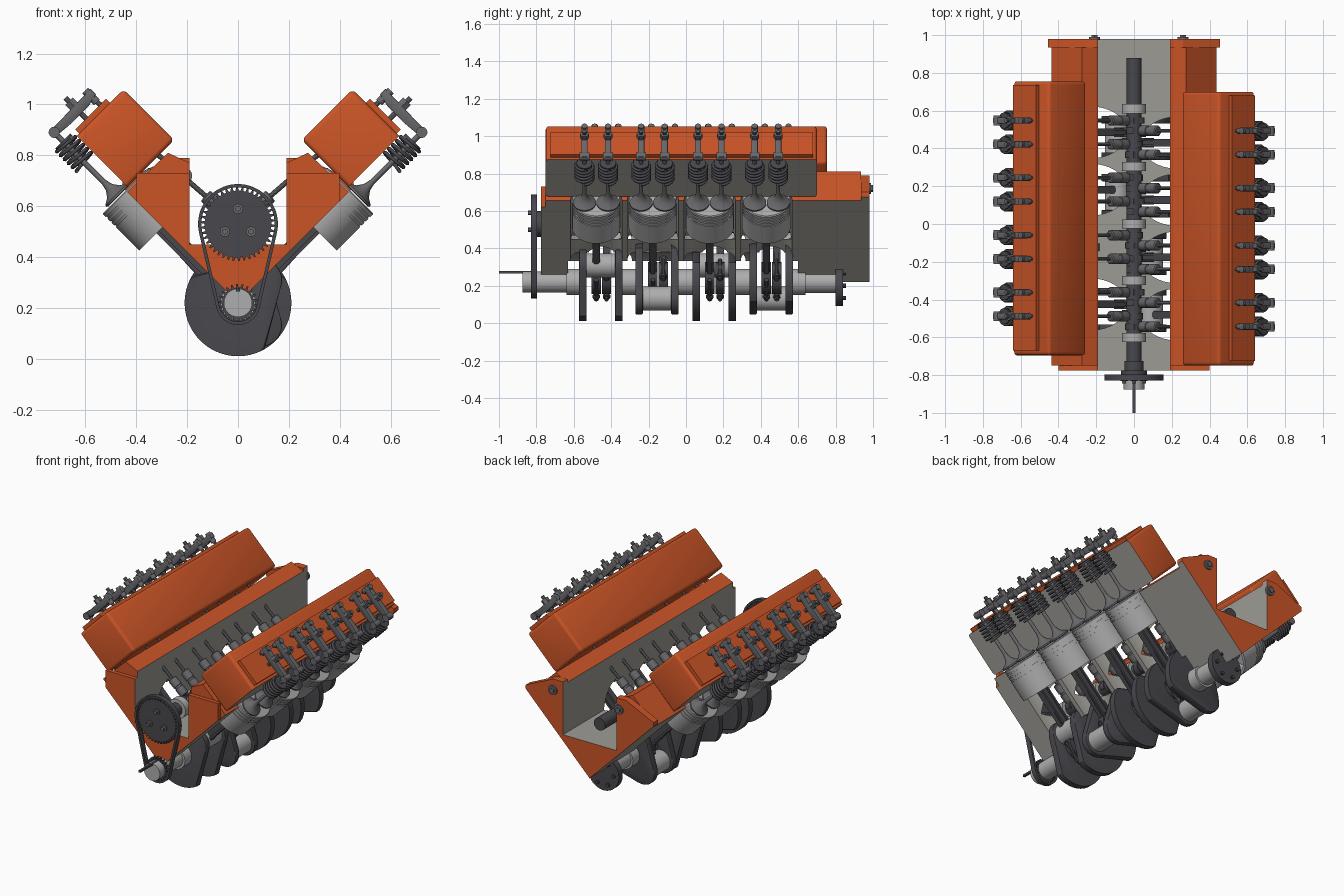
import bpy, bmesh
from math import sin, cos, pi, asin, radians
from mathutils import Matrix, Vector

if "Cube" in bpy.data.objects:
    bpy.data.objects.remove(bpy.data.objects["Cube"])

def mat(name, c):
    m = bpy.data.materials.new(name)
    m.diffuse_color = (*c, 1)
    m.use_nodes = True
    m.node_tree.nodes["Principled BSDF"].inputs["Base Color"].default_value = m.diffuse_color
    return m

ORANGE = mat("orange_paint", (0.6, 0.09, 0.02))
CAST = mat("cut_metal", (0.34, 0.33, 0.30))
DARK = mat("dark_steel", (0.065, 0.065, 0.075))
MID = mat("mid_steel", (0.14, 0.14, 0.15))
STEEL = mat("bright_steel", (0.42, 0.42, 0.42))
CZ = 0.22                                     # crank centre height
CAMZ = 0.53
BANK = Matrix.Translation((0, 0, CZ)) @ Matrix.Rotation(pi / 4, 4, 'Y')
CYL_Y = [-0.48, -0.177, 0.127, 0.43]          # right bank; the left is shifted
SHIFT = 0.055
VALVES = [c + s * 0.063 for c in CYL_Y for s in (-1, 1)]

def finish(name, bm, mats, angle=35):
    bmesh.ops.recalc_face_normals(bm, faces=bm.faces)
    me = bpy.data.meshes.new(name)
    bm.to_mesh(me)
    for m in mats:
        me.materials.append(m)
    me.shade_smooth()
    me.set_sharp_from_angle(angle=radians(angle))
    ob = bpy.data.objects.new(name, me)
    bpy.context.collection.objects.link(ob)
    return ob

def banks(name, bm, mats, angle=35):
    """Place a part drawn in bank space (x outward, z along the bore) on both banks."""
    bm.transform(BANK)
    right = finish("right_" + name, bm, mats, angle)
    bm.transform(Matrix.Translation((0, SHIFT, 0)) @ Matrix.Scale(-1, 4, (1, 0, 0)))
    return right, finish("left_" + name, bm, mats, angle)

def lathe(bm, prof, a, d, n=24):
    """Revolve (radius, distance) pairs about the line from a along d."""
    M = Matrix.Translation(a) @ Vector(d).to_track_quat('Z', 'Y').to_matrix().to_4x4()
    rings = [[bm.verts.new(M @ Vector((r * cos(2 * pi * (i + .5) / n), r * sin(2 * pi * (i + .5) / n), z)))
              for i in range(n)] for r, z in prof]
    for p, q in zip(rings, rings[1:]):
        for i in range(n):
            bm.faces.new((p[i], p[(i + 1) % n], q[(i + 1) % n], q[i]))
    bm.faces.new(rings[0])
    bm.faces.new(rings[-1])

def rod(bm, a, b, r, n=16):
    d = Vector(b) - Vector(a)
    lathe(bm, [(r, 0), (r, d.length)], a, d, n)

def prism(bm, pts, y0, y1, bevel=0):
    lo = [bm.verts.new((x, y0, z)) for x, z in pts]
    hi = [bm.verts.new((x, y1, z)) for x, z in pts]
    n = len(pts)
    caps = [bm.faces.new(lo), bm.faces.new(hi)]
    for i in range(n):
        bm.faces.new((lo[i], lo[(i + 1) % n], hi[(i + 1) % n], hi[i]))
    if bevel:
        bmesh.ops.bevel(bm, geom=list({e for f in caps for e in f.edges}), offset=bevel,
                        segments=2, affect='EDGES', profile=0.5)

def box(bm, x, y, z):
    prism(bm, [(x[0], z[0]), (x[1], z[0]), (x[1], z[1]), (x[0], z[1])], *y)

def arc(cx, cz, r, a0, a1, n):
    return [(cx + r * cos(a0 + (a1 - a0) * i / n), cz + r * sin(a0 + (a1 - a0) * i / n)) for i in range(n + 1)]

def paint(ob):
    """Orange on the outside, bare metal on the cutaway faces."""
    for f in ob.data.polygons:
        n, c = f.normal, f.center
        outer = (abs(n.y) > .9 and (c.y < -.74 or c.y > .9)) or (n.z > .6 and c.z > .5) \
            or (abs(n.x) > .9 and abs(c.x) > .3)
        f.material_index = 0 if outer else 1

# Engine block and its end plates, cut off along the bore planes
def section(name, half, y0, y1):
    bm = bmesh.new()
    prism(bm, [(0, CZ)] + half + [(-x, z) for x, z in reversed(half)], y0, y1)
    return finish(name, bm, [ORANGE, CAST], 20)

block = section("engine_block", [(.436, .656), (.275, .81), (.19, .77), (.19, .45)], -.75, .935)
front = section("front_plate", [(.40, .62), (.40, .73), (.19, .73), (.19, .45)], -.775, -.75)
rear = section("rear_plate", [(.455, .675), (.455, .70), (.26, .79), (.19, .79), (.19, .45)], .935, .98)

bores = bmesh.new()
for y in CYL_Y:
    rod(bores, (0, y, .1), (0, y, .75), .137, 40)
cutters = list(banks("bore_cutter", bores, []))
case = bmesh.new()
rod(case, (0, -.63, CZ), (0, .6, CZ), .16, 40)
cutters.append(finish("crankcase_cutter", case, []))
for c in cutters:
    c.hide_render = True
    m = block.modifiers.new("cut", 'BOOLEAN')
    m.object, m.operation, m.solver = c, 'DIFFERENCE', 'EXACT'
bpy.context.view_layer.objects.active = block
for m in list(block.modifiers):
    bpy.ops.object.modifier_apply(modifier=m.name)
for c in cutters:
    bpy.data.objects.remove(c)
block.data.set_sharp_from_angle(angle=radians(20))
for ob in (block, front, rear):
    paint(ob)

# Cylinder heads with a raised lip, sliced on the outer side
bm = bmesh.new()
box(bm, (-.276, -.015), (-.75, .70), (.63, .912))
bmesh.ops.bevel(bm, geom=[e for e in bm.edges if any(v.co.x < -.1 for v in e.verts)],
                offset=.018, segments=3, affect='EDGES', profile=.5)
box(bm, (-.2, -.03), (-.725, .68), (.90, .935))
bm.normal_update()
for f in bm.faces:
    f.material_index = int(all(v.co.x > -.016 for v in f.verts))
banks("cylinder_head", bm, [ORANGE, CAST])

# Pistons with ring grooves and hollow skirts
bm = bmesh.new()
for y in CYL_Y:
    prof = [(.02, .585), (.11, .585), (.115, .42), (.13, .42)]
    for g in (.555, .578, .601):
        prof += [(.13, g - .004), (.125, g - .004), (.125, g + .004), (.13, g + .004)]
    lathe(bm, prof + [(.13, .62), (.125, .625)], (0, y, 0), (0, 0, 1), 40)
banks("pistons", bm, [STEEL])

# Connecting rods with split big ends and bolts
bm = bmesh.new()
for y in CYL_Y:
    prism(bm, [(-.045, .07), (.045, .07), (.025, .46), (-.025, .46)], y - .012, y + .012)
    for x in (-.033, .033):
        box(bm, (x * .8 - .007, x * .8 + .007), (y - .02, y + .02), (.08, .45))
    rod(bm, (0, y - .025, .48), (0, y + .025, .48), .04)
    rod(bm, (0, y - .025, .03), (0, y + .025, .03), .085, 28)
    for x in (-.075, .075):
        rod(bm, (x, y, -.06), (x, y, .09), .012, 8)
        rod(bm, (x, y, -.045), (x, y, -.025), .02, 6)
banks("connecting_rods", bm, [DARK])
bm = bmesh.new()
for y in CYL_Y:
    rod(bm, (0, y - .1, .48), (0, y + .1, .48), .025)
banks("piston_pins", bm, [STEEL])

# Valves, springs and retainers
bm, sp = bmesh.new(), bmesh.new()
X = .037
for y in VALVES:
    lathe(bm, [(.055, .628), (.062, .632), (.062, .64), (.035, .656), (.018, .68), (.011, .71), (.011, .975)],
          (X, y, 0), (0, 0, 1), 20)
    rod(sp, (X, y, .925), (X, y, .937), .042, 20)
    rings = []
    for i in range(5 * 14 + 1):
        a = 2 * pi * i / 14
        rings.append([sp.verts.new((X + (.046 + .008 * cos(t)) * cos(a), y + (.046 + .008 * cos(t)) * sin(a),
                                    .815 + .11 * i / 70 + .008 * sin(t))) for t in (0, pi / 3, 2 * pi / 3, pi, 4 * pi / 3, 5 * pi / 3)])
    for p, q in zip(rings, rings[1:]):
        for k in range(6):
            sp.faces.new((p[k], p[k - 1], q[k - 1], q[k]))
banks("valves", bm, [MID])
banks("valve_springs", sp, [DARK], 70)

# Rocker arms on studs, pushrods and lifters
rk, pr = bmesh.new(), bmesh.new()
for y in VALVES:
    prism(rk, [(-.185, .975), (-.13, .962), (-.04, .962), (.03, .968), (.055, .975), (.055, 1.0), (-.185, 1.005)],
          y - .017, y + .017, .004)
    rod(rk, (X, y - .026, .985), (X, y + .026, .985), .022)
    rod(rk, (-.09, y, .91), (-.09, y, 1.05), .011, 10)
    rod(rk, (-.09, y, 1.0), (-.09, y, 1.03), .024, 6)
    rod(rk, (-.165, y, .95), (-.165, y, 1.015), .017, 12)
    cam, tip = Vector((-.219, y, .219)), Vector((-.165, y, .975))
    d = (tip - cam).normalized()
    rod(pr, cam + d * .13, tip, .010, 10)
    lathe(pr, [(.026, .05), (.028, .055), (.028, .10), (.024, .102), (.024, .112), (.028, .114), (.028, .165), (.022, .17)],
          cam, d, 18)
banks("rocker_arms", rk, [MID])
banks("pushrods_and_lifters", pr, [MID])

# Camshaft with lobes and bright journals
bm, jn = bmesh.new(), bmesh.new()
rod(bm, (0, -.80, CAMZ), (0, .88, CAMZ), .04, 24)
rod(bm, (0, -.80, CAMZ), (0, -.725, CAMZ), .052, 24)
for i, y in enumerate(VALVES + [v + SHIFT for v in VALVES]):
    a = i * 2.1
    lobe = arc(0, 0, .047, pi / 2, 3 * pi / 2, 10) + arc(.03, 0, .025, -pi / 2, pi / 2, 6)
    prism(bm, [(x * cos(a) - z * sin(a), CAMZ + x * sin(a) + z * cos(a)) for x, z in lobe], y - .017, y + .017)
for y in (-.6, -.3, 0, .305, .61):
    rod(jn, (0, y - .024, CAMZ), (0, y + .024, CAMZ), .063, 28)
finish("camshaft", bm, [DARK])
finish("camshaft_journals", jn, [STEEL])

# Crankshaft: webs with counterweights, journals, crankpins, flange
bm, jn = bmesh.new(), bmesh.new()
for y, deg in zip((-.455, -.155, .15, .455), (45, -45, 135, 225)):
    a = radians(deg)
    web = arc(.125, 0, .085, -1.2, 1.2, 10) + arc(0, 0, .21, radians(105), radians(255), 24)
    web = [(x * cos(a) - z * sin(a), CZ + x * sin(a) + z * cos(a)) for x, z in web]
    for s in (-.096, .096):
        prism(bm, web, y + s - .02, y + s + .02, .006)
    px, pz = .125 * cos(a), CZ + .125 * sin(a)
    rod(jn, (px, y - .08, pz), (px, y + .08, pz), .065, 28)
for y0, y1, r in ((-.64, -.54, .07), (-.36, -.25, .07), (-.06, .055, .07), (.245, .36, .07),
                  (.54, .64, .07), (.64, .81, .058), (-.875, -.64, .056)):
    rod(jn, (0, y0, CZ), (0, y1, CZ), r, 32)
rod(bm, (0, .80, CZ - .02), (0, .84, CZ - .02), .11, 36)
for k in range(6):
    p = (.075 * cos(k * pi / 3), .075 * sin(k * pi / 3) + CZ - .02)
    rod(bm, (p[0], .83, p[1]), (p[0], .855, p[1]), .011, 10)
box(bm, (-.007, .007), (-1.0, -.80), (CZ + .045, CZ + .058))
finish("crankshaft_webs", bm, [DARK])
finish("crankshaft_journals", jn, [STEEL])

# Timing sprockets and bolts
bm = bmesh.new()
for cz, r, n in ((CAMZ, .14, 42), (CZ - .003, .072, 22)):
    teeth = []
    for k in range(n):
        for o, rr in ((0, r - .009), (.35, r - .009), (.55, r + .006), (.8, r + .006)):
            t = 2 * pi * (k + o) / n
            teeth.append((rr * cos(t), cz + rr * sin(t)))
    prism(bm, teeth, -.822, -.802)
rod(bm, (0, -.80, CAMZ), (0, -.775, CAMZ), .07, 28)
finish("timing_sprockets", bm, [DARK])
bm = bmesh.new()
for t in (pi / 2, pi * 7 / 6, pi * 11 / 6):
    p = (.06 * cos(t), CAMZ + .06 * sin(t))
    rod(bm, (p[0], -.83, p[1]), (p[0], -.82, p[1]), .02, 18)
    rod(bm, (p[0], -.845, p[1]), (p[0], -.83, p[1]), .012, 6)
for x in (-.21, .26):
    rod(bm, (x, .975, .72), (x, .99, .72), .03, 18)
    rod(bm, (x, .985, .72), (x, 1.0, .72), .018, 6)
finish("bolts", bm, [MID])

# Timing chain looped round both sprockets
def loop(off):
    ra, rb = .157 - off, .087 - off
    a = -asin((ra - rb) / (CAMZ - CZ))
    return arc(0, CAMZ, ra, a, pi - a, 40) + arc(0, CZ, rb, pi - a, 2 * pi + a, 24)

bm = bmesh.new()
rows = [[bm.verts.new((x, y, z)) for x, z in loop(o)] for o, y in
        ((0, -.828), (0, -.796), (.013, -.796), (.013, -.828))]
n = len(rows[0])
for k in range(4):
    p, q = rows[k], rows[(k + 1) % 4]
    for i in range(n):
        bm.faces.new((p[i], p[(i + 1) % n], q[(i + 1) % n], q[i]))
finish("timing_chain", bm, [DARK])
